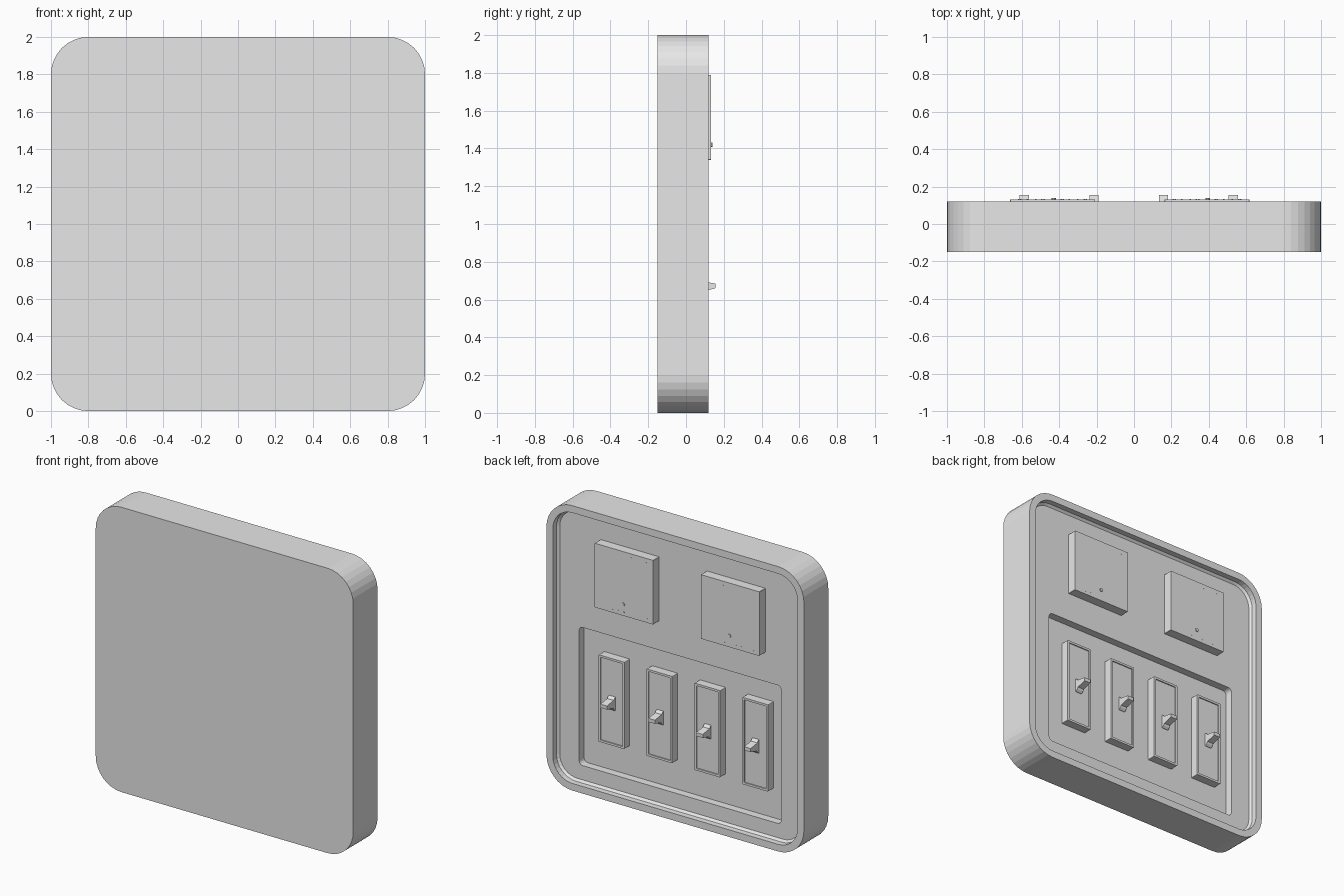
import bpy, bmesh, math

old = bpy.data.objects.get("Cube")
if old:
    bpy.data.objects.remove(old, do_unlink=True)

grey = bpy.data.materials.new("plain_grey")
grey.use_nodes = True
grey.diffuse_color = (0.8, 0.8, 0.8, 1)
grey.node_tree.nodes["Principled BSDF"].inputs["Base Color"].default_value = (0.8, 0.8, 0.8, 1)


def finish(name, bm):
    bmesh.ops.recalc_face_normals(bm, faces=bm.faces)
    mesh = bpy.data.meshes.new(name)
    bm.to_mesh(mesh)
    bm.free()
    mesh.materials.append(grey)
    obj = bpy.data.objects.new(name, mesh)
    bpy.context.collection.objects.link(obj)
    return obj


def rounded_rect(cx, cz, w, h, r, segs):
    """Outline in the xz plane, corner by corner."""
    pts = []
    for k, (sx, sz) in enumerate([(1, 1), (-1, 1), (-1, -1), (1, -1)]):
        for i in range(segs + 1):
            a = math.pi / 2 * (k + i / segs)
            pts.append((cx + sx * (w / 2 - r) + r * math.cos(a),
                        cz + sz * (h / 2 - r) + r * math.sin(a)))
    return pts


def stack(name, layers, segs):
    """Closed solid from rounded-rectangle outlines (cx, cz, w, h, r, y)."""
    bm = bmesh.new()
    loops = [[bm.verts.new((x, y, z)) for x, z in rounded_rect(*outline, segs)]
             for *outline, y in layers]
    for a, b in zip(loops, loops[1:]):
        for i in range(len(a)):
            j = (i + 1) % len(a)
            bm.faces.new((a[i], a[j], b[j], b[i]))
    bm.faces.new(loops[0])
    bm.faces.new(loops[-1])
    return finish(name, bm)


def extrude_profile(name, profile, x, width):
    """Prism along x from a (y, z) profile."""
    bm = bmesh.new()
    ends = [[bm.verts.new((x + s * width / 2, y, z)) for y, z in profile] for s in (-1, 1)]
    for end in ends:
        bm.faces.new(end)
    n = len(profile)
    for i in range(n):
        j = (i + 1) % n
        bm.faces.new((ends[0][i], ends[0][j], ends[1][j], ends[1][i]))
    return finish(name, bm)


def studs(name, places, radius, y, height):
    """Short round pins standing on a face that looks to +y."""
    bm = bmesh.new()
    for x, z in places:
        ring = [(x + radius * math.cos(a), z + radius * math.sin(a))
                for a in (math.tau * i / 10 for i in range(10))]
        low = [bm.verts.new((px, y, pz)) for px, pz in ring]
        high = [bm.verts.new((px, y + height, pz)) for px, pz in ring]
        bm.faces.new(low)
        bm.faces.new(high)
        for i in range(10):
            j = (i + 1) % 10
            bm.faces.new((low[i], low[j], high[j], high[i]))
    return finish(name, bm)


BACK, PANEL, FLOOR = 0.12, 0.065, 0.01

# Housing: flat front, raised rim, recessed panel and a deeper switch bay
stack("housing", [
    (0, 1, 2, 2, 0.2, -0.15),
    (0, 1, 2, 2, 0.2, BACK),
    (0, 1, 1.9, 1.9, 0.15, BACK),
    (0, 1, 1.9, 1.9, 0.15, PANEL + 0.015),
    (0, 1, 1.87, 1.87, 0.135, PANEL),
    (0, 0.65, 1.57, 0.97, 0.03, PANEL),
    (0, 0.65, 1.57, 0.97, 0.03, FLOOR)], 8)

# Two square modules with pin rows and a knob
for side, cx in (("left", 0.39), ("right", -0.435)):
    stack(side + "_module", [(cx, 1.565, 0.455, 0.45, 0.002, PANEL - 0.01),
                             (cx, 1.565, 0.455, 0.45, 0.002, 0.132)], 1)
    pins = [(cx - 0.17 + 0.113 * i, 1.76) for i in range(4)]
    pins += [(cx - 0.18 + 0.045 * i, 1.365) for i in range(9)]
    studs(side + "_module_pins", pins, 0.004, 0.13, 0.003)
    studs(side + "_module_knob", [(cx + 0.005, 1.42)], 0.012, 0.13, 0.009)

# Four switches: framed plate, rocker and lever
for n in range(4):
    cx, cz = 0.53 - 0.372 * n, 0.675
    stack(f"switch_plate_{n + 1}", [
        (cx, cz, 0.2, 0.61, 0.005, FLOOR - 0.01),
        (cx, cz, 0.2, 0.61, 0.005, 0.07),
        (cx, cz, 0.17, 0.58, 0.003, 0.07),
        (cx, cz, 0.17, 0.58, 0.003, 0.062)], 2)
    rocker = [(0.055 + 0.035 * math.sin(a), 0.665 + 0.05 * math.cos(a))
              for a in (math.pi * i / 8 for i in range(9))]
    extrude_profile(f"switch_rocker_{n + 1}", rocker, cx, 0.05)
    extrude_profile(f"switch_lever_{n + 1}",
                    [(0.06, 0.635), (0.155, 0.66), (0.155, 0.685), (0.06, 0.7)], cx, 0.05)
